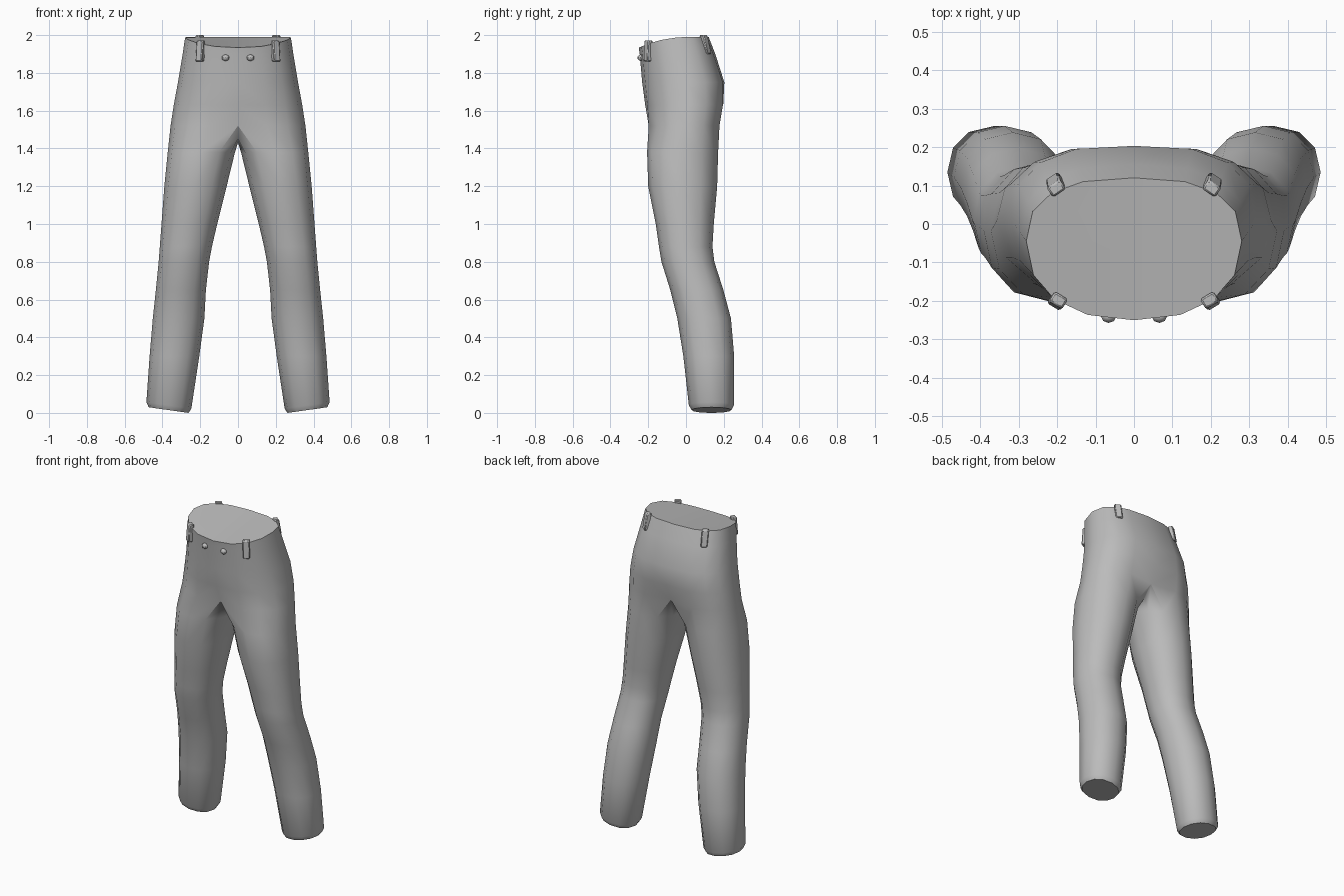
import bpy, bmesh, math
from mathutils import Vector

cube = bpy.data.objects.get("Cube")
if cube:
    bpy.data.objects.remove(cube)

mat = bpy.data.materials.new("grey cloth")
mat.use_nodes = True
GREY = (0.5, 0.5, 0.5, 1)
mat.diffuse_color = GREY
mat.node_tree.nodes["Principled BSDF"].inputs["Base Color"].default_value = GREY


def spow(v, p):
    return math.copysign(abs(v) ** p, v)


def finish(obj, angle=40):
    obj.data.materials.append(mat)
    bpy.ops.object.select_all(action='DESELECT')
    obj.select_set(True)
    bpy.context.view_layer.objects.active = obj
    bpy.ops.object.shade_smooth_by_angle(angle=math.radians(angle))


def make_object(name, bm):
    bmesh.ops.recalc_face_normals(bm, faces=bm.faces)
    mesh = bpy.data.meshes.new(name)
    bm.to_mesh(mesh)
    bm.free()
    obj = bpy.data.objects.new(name, mesh)
    bpy.context.collection.objects.link(obj)
    return obj


def bridge(bm, a, b, closed):
    n = len(a)
    for i in range(n if closed else n - 1):
        j = (i + 1) % n
        bm.faces.new((a[i], a[j], b[j], b[i]))


# Hips: height, half width, front y, back y, centre dip at front and back
HIPS = [(1.99, .28, -.25, .12, 0, 0),
        (1.9, .293, -.245, .155, 0, 0),
        (1.75, .318, -.232, .207, 0, .004),
        (1.63, .34, -.22, .207, .004, .01),
        (1.52, .357, -.212, .188, .035, .035)]

# Legs: height, inner x, outer x, front y, back y
LEGS = [(1.38, .016, .372, -.206, .17),
        (1.2, .06, .39, -.2, .165),
        (1.0, .11, .405, -.16, .147),
        (.88, .138, .414, -.143, .14),
        (.8, .153, .42, -.13, .15),
        (.65, .17, .435, -.083, .198),
        (.5, .178, .451, -.046, .238),
        (.3, .205, .468, -.014, .255),
        (.04, .247, .485, .015, .254),
        (.015, .262, .473, .03, .24)]

bm = bmesh.new()
half_rings = []
for level, (z, rx, yf, yb, dip_f, dip_b) in enumerate(HIPS):
    cy = (yf + yb) / 2 + .02
    ring = []
    for k in range(9):
        a = math.pi * (k / 8 - .5)
        c, s = math.cos(a), math.sin(a)
        depth = (yb - cy) if s > 0 else (cy - yf)
        p = .78 if s > 0 else .88
        x = 0 if k in (0, 8) else rx * spow(c, p)
        y = cy + depth * spow(s, p)
        y += {0: dip_f, 8: -dip_b}.get(k, 0)
        top = z - .9 * max(0, -y) ** 2 if level == 0 else z
        ring.append(bm.verts.new((x, y, top)))
    half_rings.append(ring)
for a, b in zip(half_rings, half_rings[1:]):
    bridge(bm, a, b, False)
bm.faces.new(half_rings[0])

# Crotch seam closes the open half ring into the top of a leg
seam = [bm.verts.new(p) for p in ((0, .1, 1.455), (0, -.015, 1.43), (0, -.125, 1.455))]
previous = half_rings[-1] + seam

# Leg lofted down to the hem
for z, xi, xo, yf, yb in LEGS:
    cx, cy, rx, ry = (xi + xo) / 2, (yf + yb) / 2, (xo - xi) / 2, (yb - yf) / 2
    ring = []
    for k in range(12):
        a = math.radians(-120 + 30 * k)
        c, s = math.cos(a), math.sin(a)
        hem = .06 * rx * c * (4 if z < .1 else 0)
        ring.append(bm.verts.new((cx + rx * spow(c, .92), cy + ry * spow(s, .92), z + hem * .6)))
    bridge(bm, previous, ring, True)
    previous = ring
bm.faces.new(previous)

trousers = make_object("trousers", bm)
finish(trousers)
mirror = trousers.modifiers.new("mirror", 'MIRROR')
mirror.use_clip = True
mirror.merge_threshold = .0005


# Belt loops: rounded strips leaning with the waist, turned to face outward
def belt_loop(name, low, high, turn):
    low, high = Vector(low), Vector(high)
    bpy.ops.mesh.primitive_cube_add(size=1)
    obj = bpy.context.object
    obj.name = name
    bm = bmesh.new()
    bm.from_mesh(obj.data)
    for v in bm.verts:
        end = high if v.co.z > 0 else low
        x, y = v.co.x * .04, v.co.y * .03
        v.co = end + Vector((x * math.cos(turn) - y * math.sin(turn),
                             x * math.sin(turn) + y * math.cos(turn), 0))
    bm.to_mesh(obj.data)
    bm.free()
    finish(obj)
    bevel = obj.modifiers.new("soft edges", 'BEVEL')
    bevel.width = .005


# Waist buttons: small faceted domes
for side, label in ((1, "left"), (-1, "right")):
    belt_loop("front_belt_loop_" + label, (side * .202, -.203, 1.86), (side * .196, -.198, 1.972), side * .55)
    belt_loop("back_belt_loop_" + label, (side * .206, .113, 1.9), (side * .202, .092, 2.0), -side * .6)
    bpy.ops.mesh.primitive_uv_sphere_add(segments=8, ring_count=6, radius=.02,
                                         location=(side * .066, -.24, 1.88))
    button = bpy.context.object
    button.name = "button_" + label
    button.scale = (1, .85, .85)
    finish(button)
